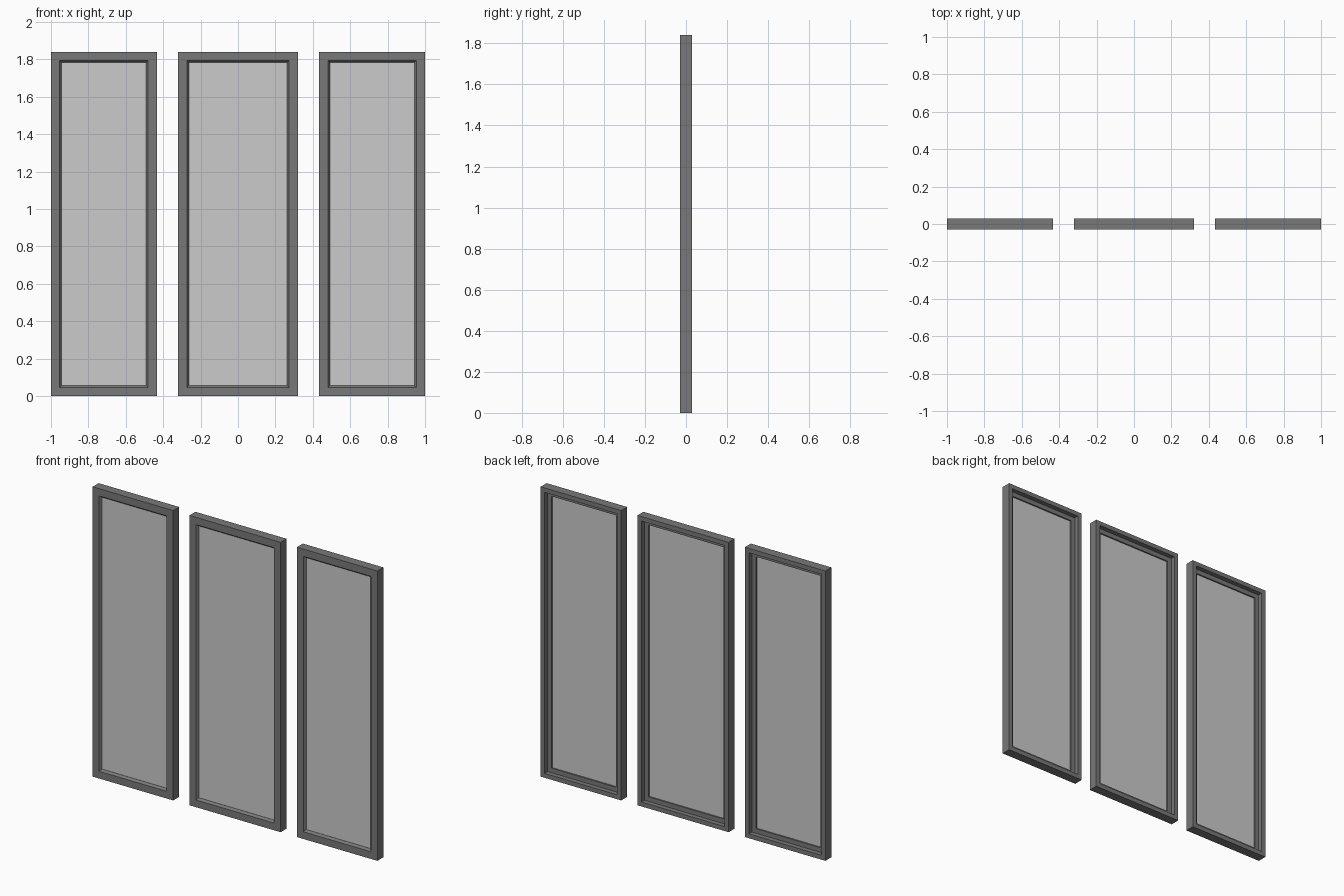
import bpy
import bmesh

cube = bpy.data.objects.get("Cube")
if cube:
    bpy.data.objects.remove(cube, do_unlink=True)

HEIGHT = 1.84
# Frame cross-section: (inset from the outer edge, depth y)
PROFILE = [(0, -0.03), (0.046, -0.03), (0.057, -0.016), (0.057, 0),
           (0.028, 0), (0.028, 0.03), (0, 0.03)]


def make_material(name, value):
    mat = bpy.data.materials.new(name)
    mat.use_nodes = True
    color = (value, value, value, 1)
    mat.diffuse_color = color
    bsdf = next(n for n in mat.node_tree.nodes if n.type == "BSDF_PRINCIPLED")
    bsdf.inputs["Base Color"].default_value = color
    return mat


def finish(name, bm, mat):
    bmesh.ops.recalc_face_normals(bm, faces=bm.faces)
    mesh = bpy.data.meshes.new(name)
    bm.to_mesh(mesh)
    bm.free()
    mesh.materials.append(mat)
    obj = bpy.data.objects.new(name, mesh)
    bpy.context.collection.objects.link(obj)
    return obj


def rectangle(bm, x0, x1, inset, y):
    """Ring of four corners, inset from the panel outline."""
    a, b, low, high = x0 + inset, x1 - inset, inset, HEIGHT - inset
    return [bm.verts.new((x, y, z))
            for x, z in ((a, low), (b, low), (b, high), (a, high))]


def bridge(bm, r1, r2):
    for i in range(4):
        j = (i + 1) % 4
        bm.faces.new((r1[i], r1[j], r2[j], r2[i]))


def make_panel(name, x0, x1):
    # Mitred frame: the profile carried around the rectangle
    bm = bmesh.new()
    rings = [rectangle(bm, x0, x1, d, y) for d, y in PROFILE]
    for i, ring in enumerate(rings):
        bridge(bm, ring, rings[(i + 1) % len(rings)])
    finish(name + "_frame", bm, frame_mat)

    # Thin pane seated in the inner lip
    bm = bmesh.new()
    front = rectangle(bm, x0, x1, 0.056, -0.015)
    back = rectangle(bm, x0, x1, 0.056, -0.009)
    bridge(bm, front, back)
    bm.faces.new(front)
    bm.faces.new(back)
    finish(name + "_pane", bm, pane_mat)


frame_mat = make_material("dark_grey_frame", 0.19)
pane_mat = make_material("light_grey_glass", 0.6)

# Two narrow side panels around a wider middle one
make_panel("right_window", -1, -0.434)
make_panel("middle_window", -0.32, 0.32)
make_panel("left_window", 0.434, 1)
